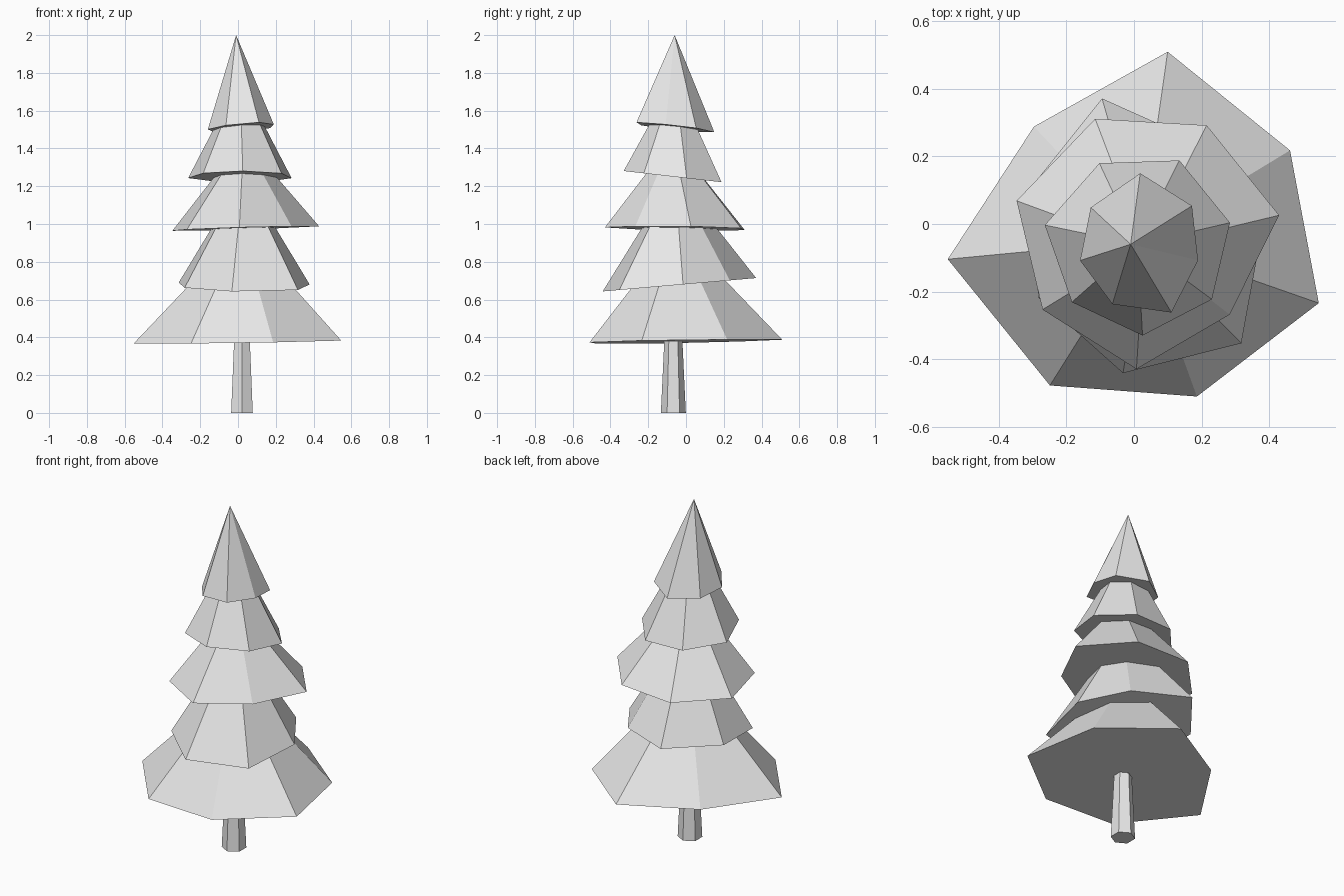
import bpy
import bmesh
from math import cos, sin, tau, radians
from mathutils import Vector

SIDES = 7

default_cube = bpy.data.objects.get("Cube")
if default_cube:
    bpy.data.objects.remove(default_cube, do_unlink=True)

# One plain grey for the whole tree
grey = bpy.data.materials.new("light_grey")
grey.use_nodes = True
grey.diffuse_color = (0.8, 0.8, 0.8, 1)
shader = next(n for n in grey.node_tree.nodes if n.type == "BSDF_PRINCIPLED")
shader.inputs["Base Color"].default_value = grey.diffuse_color


def add_object(name, bm):
    """Turn a bmesh into a flat shaded grey object."""
    bmesh.ops.recalc_face_normals(bm, faces=bm.faces)
    mesh = bpy.data.meshes.new(name)
    bm.to_mesh(mesh)
    bm.free()
    mesh.materials.append(grey)
    obj = bpy.data.objects.new(name, mesh)
    bpy.context.collection.objects.link(obj)
    return obj


def add_tier(name, centre, apex, phase, tilt, radii):
    """Closed cone with an uneven, slightly tilted rim."""
    bm = bmesh.new()
    rim = []
    for i, radius in enumerate(radii):
        angle = radians(phase) + tau * i / SIDES
        dx, dy = radius * cos(angle), radius * sin(angle)
        dz = dx * tilt[0] + dy * tilt[1]
        rim.append(bm.verts.new(Vector(centre) + Vector((dx, dy, dz))))
    tip = bm.verts.new(apex)
    for a, b in zip(rim, rim[1:] + rim[:1]):
        bm.faces.new((a, b, tip))
    bm.faces.new(rim[::-1])
    return add_object(name, bm)


# Trunk: tapered hexagonal post running up into the lowest tier
bm = bmesh.new()
rings = []
for z, radius in ((0, 0.066), (0.55, 0.04)):
    rings.append([
        bm.verts.new((0.021 + radius * sin(tau * i / 6),
                      -0.067 + radius * cos(tau * i / 6), z))
        for i in range(6)
    ])
low, high = rings
for i in range(6):
    j = (i + 1) % 6
    bm.faces.new((low[i], low[j], high[j], high[i]))
bm.faces.new(low)
bm.faces.new(high)
add_object("trunk", bm)

# Foliage tiers from the lowest to the top
add_tier("foliage_bottom", centre=(0.03, -0.046, 0.378), apex=(0.02, -0.05, 0.97),
         phase=-20, tilt=(0.015, 0.015),
         radii=(0.55, 0.506, 0.56, 0.467, 0.584, 0.514, 0.49))
add_tier("foliage_lower", centre=(0.03, -0.04, 0.678), apex=(0.03, -0.06, 1.26),
         phase=4, tilt=(0, 0.087),
         radii=(0.35, 0.33, 0.43, 0.37, 0.36, 0.406, 0.425))
add_tier("foliage_middle", centre=(0.03, -0.041, 0.977), apex=(0.03, -0.07, 1.45),
         phase=9.5, tilt=(0.03, -0.015),
         radii=(0.405, 0.381, 0.381, 0.393, 0.368, 0.389, 0.34))
add_tier("foliage_upper", centre=(0.02, -0.062, 1.25), apex=(0.01, -0.06, 1.77),
         phase=14, tilt=(0, -0.114),
         radii=(0.272, 0.275, 0.271, 0.29, 0.265, 0.268, 0.265))
add_tier("foliage_top", centre=(0.018, -0.068, 1.51), apex=(-0.01, -0.06, 2),
         phase=-13, tilt=(0.075, -0.11),
         radii=(0.176, 0.196, 0.218, 0.187, 0.182, 0.188, 0.215))
